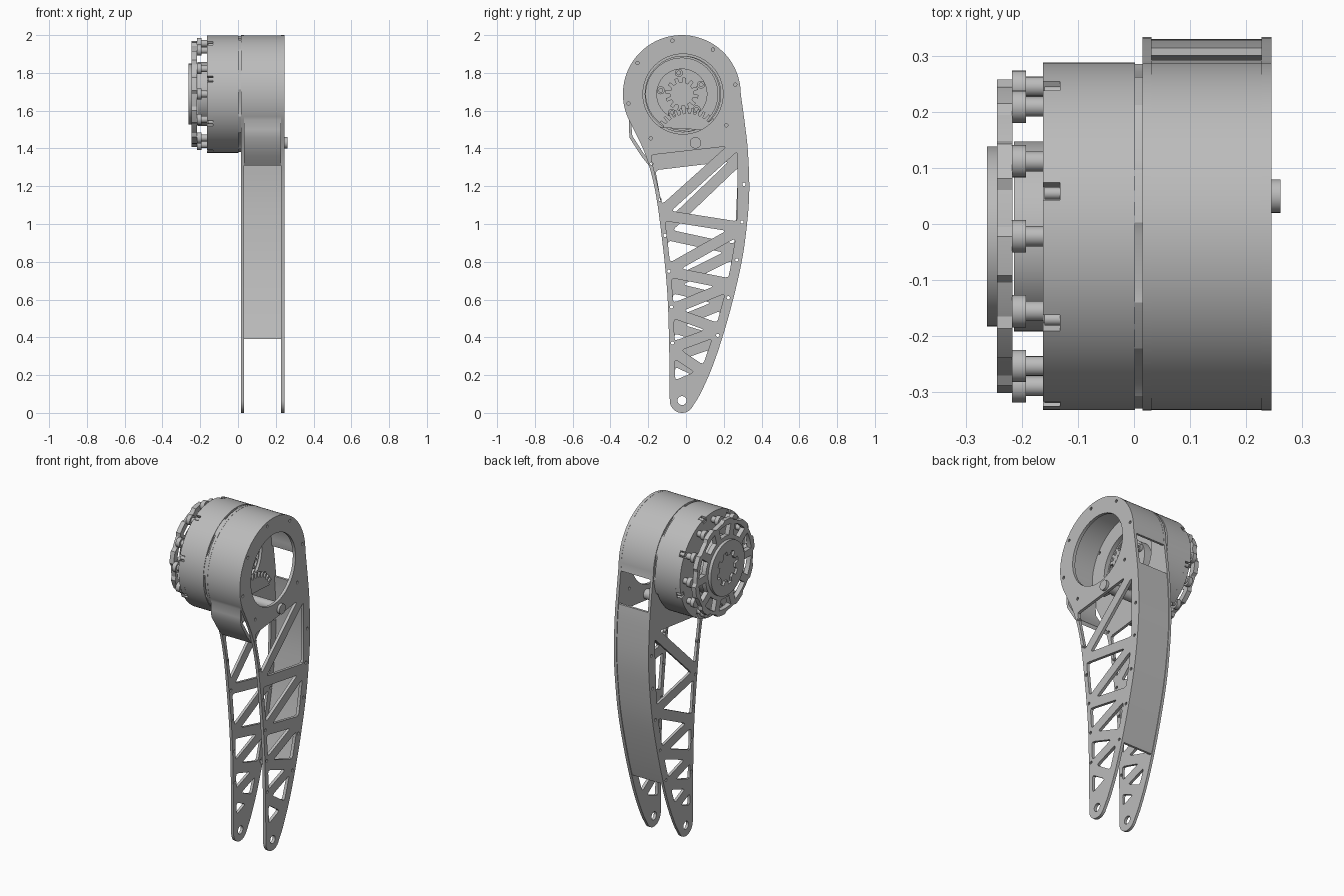
import bpy, bmesh
from math import sin, cos, radians
from mathutils import Vector, Matrix

if "Cube" in bpy.data.objects:
    bpy.data.objects.remove(bpy.data.objects["Cube"])

grey = bpy.data.materials.new("satin grey")
grey.use_nodes = True
grey.diffuse_color = (0.5, 0.5, 0.5, 1)
grey.node_tree.nodes["Principled BSDF"].inputs["Base Color"].default_value = (0.5, 0.5, 0.5, 1)

CY, CZ, R = -0.022, 1.688, 0.312          # hip axis and drum radius
AXES = Matrix(((0, 0, 1, 0), (1, 0, 0, 0), (0, 1, 0, 0), (0, 0, 0, 1)))


def slab(name, loops, x0, x1):
    """Extrude closed (y, z) loops from x0 to x1; inner loops become holes."""
    curve = bpy.data.curves.new(name, "CURVE")
    curve.dimensions = "2D"
    curve.fill_mode = "BOTH"
    curve.extrude = (x1 - x0) / 2
    for loop in loops:
        spline = curve.splines.new("POLY")
        spline.points.add(len(loop) - 1)
        spline.use_cyclic_u = True
        for point, (y, z) in zip(spline.points, loop):
            point.co = (y, z, 0, 1)
    temp = bpy.data.objects.new(name + " helper", curve)
    bpy.context.collection.objects.link(temp)
    graph = bpy.context.evaluated_depsgraph_get()
    mesh = bpy.data.meshes.new_from_object(temp.evaluated_get(graph))
    bpy.data.objects.remove(temp)
    mesh.transform(Matrix.Translation(((x0 + x1) / 2, 0, 0)) @ AXES)
    bm = bmesh.new()
    bm.from_mesh(mesh)
    bmesh.ops.remove_doubles(bm, verts=bm.verts, dist=0.00005)
    bmesh.ops.recalc_face_normals(bm, faces=bm.faces)
    bm.to_mesh(mesh)
    bm.free()
    mesh.shade_smooth()
    mesh.set_sharp_from_angle(angle=radians(30))
    mesh.materials.clear()
    mesh.materials.append(grey)
    obj = bpy.data.objects.new(name, mesh)
    bpy.context.collection.objects.link(obj)


def polar(r, deg, y=CY, z=CZ):
    return Vector((y + r * cos(radians(deg)), z + r * sin(radians(deg))))


def arc(r, a, b, n, y=CY, z=CZ):
    return [polar(r, a + (b - a) * i / n, y, z) for i in range(n + 1)]


def circle(r, y=CY, z=CZ, n=64):
    return arc(r, 0, 360, n, y, z)[:-1]


def gear(r_in, r_out, teeth, y=CY, z=CZ, a=0, b=360):
    step = (b - a) / teeth
    shape = ((0, r_in), (0.2, r_in), (0.4, r_in), (0.5, r_out), (0.7, r_out), (0.9, r_out))
    return [polar(r, a + (i + f) * step, y, z) for i in range(teeth) for f, r in shape]


def smooth(points, n=6):
    """Catmull-Rom curve through the points."""
    p = [Vector(q) for q in points]
    p = [2 * p[0] - p[1]] + p + [2 * p[-1] - p[-2]]
    out = []
    for a, b, c, d in zip(p, p[1:], p[2:], p[3:]):
        for i in range(n):
            t = i / n
            out.append(0.5 * (2 * b + (c - a) * t + (2 * a - 5 * b + 4 * c - d) * t * t
                              + (3 * b - a - 3 * c + d) * t ** 3))
    return out + [p[-2]]


# leg outline, both edges listed from the top down
back = smooth([(CY + R, CZ), (0.313, 1.52), (0.328, 1.38), (0.335, 1.18), (0.323, 1.0),
               (0.292, 0.785), (0.228, 0.52), (0.153, 0.28), (0.083, 0.115), (0.033, 0.03)])
front = smooth([polar(R, 210), (-0.216, 1.37), (-0.164, 1.18), (-0.127, 0.92),
                (-0.1, 0.65), (-0.09, 0.39), (-0.086, 0.07)])
outline = arc(R, 210, 0, 60)[:-1] + back + arc(0.065, -40, -175, 12, -0.021, 0.065) + front[:0:-1]


def edge(side, z, shift=0.0):
    """Point of an edge at height z, moved along y by shift."""
    for a, b in zip(side, side[1:]):
        if b.y <= z <= a.y:
            return a.lerp(b, (a.y - z) / (a.y - b.y)) + Vector((shift, 0))


def inset(tri, w):
    """Shrink a triangle by an even margin and clip its corners."""
    a, b, c = tri
    la, lb, lc = (b - c).length, (c - a).length, (a - b).length
    total = la + lb + lc
    centre = (a * la + b * lb + c * lc) / total
    radius = abs((b - a).cross(c - a)) / total
    if radius < w * 1.15:
        return None
    t = [centre + (p - centre) * (1 - w / radius) for p in tri]
    out = []
    for i in range(3):
        p, q, s = t[i], t[i - 1], t[(i + 1) % 3]
        cut = 0.018
        u, v = p + (q - p).normalized() * cut, p + (s - p).normalized() * cut
        out += [u, (u + v + p * 2) / 4, v]
    return out


def leg_plate(name, x0, x1, heights, bore):
    loops = [outline, circle(bore, -0.016), circle(0.024, -0.021, 0.065, 24)]
    nodes = [edge(back, z, -0.02) if i % 2 else edge(front, z) for i, z in enumerate(heights)]
    for tri in zip(nodes, nodes[1:], nodes[2:]):
        hole = inset(tri, 0.029)
        if hole:
            loops.append(hole)
    # rivet holes round the drum and down both rims
    spots = [polar(0.287, 10 + 45 * k) for k in (0, 1, 2, 3, 4, 5, 7)]
    spots += [edge(front, 0.37 + 0.19 * k, 0.018) for k in range(6)]
    spots += [edge(back, 0.41 + 0.2 * k, -0.028) for k in range(5)]
    loops += [circle(0.009, p.x, p.y, 10) for p in spots]
    slab(name, loops, x0, x1)


leg_plate("outer leg plate", 0.228, 0.246,
          [1.39, 1.45, 1.05, 0.98, 0.75, 0.68, 0.54, 0.44, 0.34, 0.21, 0.13], 0.212)
leg_plate("inner leg plate", 0.015, 0.031,
          [1.31, 1.37, 0.95, 0.86, 0.67, 0.59, 0.46, 0.38, 0.29, 0.2, 0.13], 0.2)

# drum wall with flared front lip
path = [Vector(p) for p in ((-0.197, 1.31), (-0.237, 1.36), (-0.298, 1.455), (-0.302, 1.5))]
path += arc(R - 0.001, 206, 0, 60) + [edge(back, 1.66)]
hub = Vector((CY, CZ))
slab("drum wall", [path + [hub + (p - hub) * 0.95 for p in reversed(path)]], 0.031, 0.228)

# curved panel closing the back of the leg
strip = [edge(back, 1.47)] + [p for p in back if 0.39 < p.y < 1.47] + [edge(back, 0.39)]
slab("back panel", [[p - Vector((0.004, 0)) for p in strip]
                    + [p - Vector((0.018, 0)) for p in reversed(strip)]], 0.031, 0.228)

# pivot pin and toothed sector behind the bore
slab("pivot pin", [circle(0.03, 0.05, 1.43, 32)], 0.031, 0.262)
slab("sector gear", [gear(0.155, 0.185, 13, 0.01, 1.43, 25, 155)], 0.08, 0.105)

# motor housing with screw notches round its output end
notched = []
for k in range(8):
    a = 30 + 45 * k
    notched += arc(R - 0.001, a + 3, a + 42, 12) + [polar(R - 0.027, a + 42), polar(R - 0.027, a + 48)]
    p = polar(R - 0.015, a)
    slab("housing screw", [circle(0.011, p.x, p.y, 14)], -0.16, -0.132)
slab("motor housing end", [notched], -0.163, -0.132)
slab("motor housing", [circle(R - 0.001, n=96), circle(0.19)], -0.132, 0.002)
slab("housing seam ring", [gear(0.298, 0.309, 8), circle(0.2)], 0.002, 0.015)
slab("motor floor", [circle(0.195)], -0.131, -0.03)
slab("gear carrier", [circle(0.135)], -0.03, 0.02)
slab("pinion gear", [gear(0.062, 0.088, 12)], 0.02, 0.08)
for k in range(5):
    p = polar(0.113, 98 + 72 * k)
    slab("carrier bolt", [circle(0.021, p.x, p.y, 20), circle(0.01, p.x, p.y, 12)], 0.02, 0.04)
for k in range(6):
    p = polar(0.03, 60 * k)
    slab("pinion screw", [circle(0.007, p.x, p.y, 10)], 0.08, 0.085)

# output side: core, standoffs, windowed flange and hub
slab("motor core", [circle(0.17)], -0.215, -0.163)
windows = []
for k in range(10):
    a = 36 * k + 18
    windows.append(arc(0.248, a - 13, a + 13, 8) + arc(0.185, a + 11, a - 11, 8))
slab("output flange", [gear(0.268, 0.281, 10)] + windows, -0.245, -0.217)
for k in range(12):
    p = polar(0.268, 30 * k)
    slab("lug", [circle(0.029, p.x, p.y, 20)], -0.218, -0.193)
    slab("standoff", [circle(0.018, p.x, p.y, 16)], -0.193, -0.163)
slab("output hub", [circle(0.161), gear(0.075, 0.1, 8)], -0.263, -0.245)
slab("hub inset", [circle(0.11)], -0.25, -0.235)
